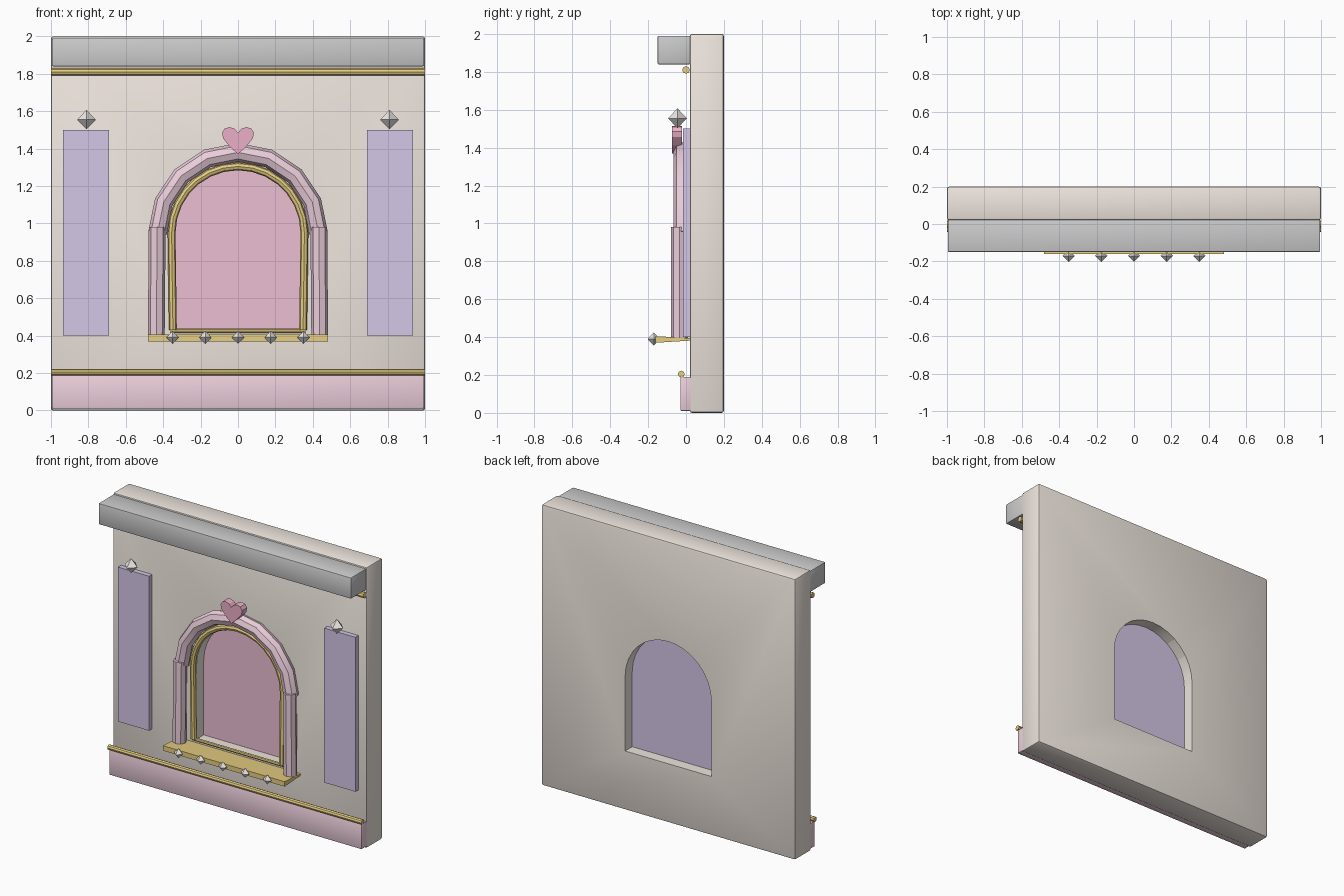
import bpy, bmesh, math
from math import sin, cos, pi

if "Cube" in bpy.data.objects:
    bpy.data.objects.remove(bpy.data.objects["Cube"])


def material(name, rgb):
    m = bpy.data.materials.new(name)
    m.diffuse_color = (*rgb, 1)
    m.use_nodes = True
    m.node_tree.nodes["Principled BSDF"].inputs["Base Color"].default_value = m.diffuse_color
    return m


CREAM = material("cream", (0.86, 0.79, 0.73))
WHITE = material("white", (0.83, 0.82, 0.80))
PINK = material("pink", (0.84, 0.62, 0.71))
ROSE = material("rose", (0.84, 0.43, 0.58))
GLASS = material("pink_glass", (0.84, 0.52, 0.65))
LILAC = material("lilac", (0.66, 0.57, 0.80))
GOLD = material("gold", (0.80, 0.62, 0.22))
GEM = material("gem", (0.84, 0.80, 0.78))


def finish(ob, mat, smooth=True):
    if mat:
        ob.data.materials.clear()
        ob.data.materials.append(mat)
    bpy.ops.object.select_all(action='DESELECT')
    ob.select_set(True)
    bpy.context.view_layer.objects.active = ob
    if smooth:
        bpy.ops.object.shade_smooth_by_angle(angle=math.radians(40))
    return ob


def new_object(name, bm):
    bmesh.ops.recalc_face_normals(bm, faces=bm.faces)
    me = bpy.data.meshes.new(name)
    bm.to_mesh(me)
    bm.free()
    ob = bpy.data.objects.new(name, me)
    bpy.context.collection.objects.link(ob)
    return ob


def box(name, x, y, z, mat, bevel=0.0):
    bm = bmesh.new()
    bmesh.ops.create_cube(bm, size=1)
    for v in bm.verts:
        v.co = [a[0] + (c + 0.5) * (a[1] - a[0]) for c, a in zip(v.co, (x, y, z))]
    if bevel:
        bmesh.ops.bevel(bm, geom=bm.edges[:], offset=bevel, segments=2,
                        profile=0.5, affect='EDGES')
    return finish(new_object(name, bm), mat)


def slab(name, outline, y0, y1, mat, smooth=False):
    """Extrude an x-z outline from y0 to y1."""
    bm = bmesh.new()
    f = bm.faces.new([bm.verts.new((x, y0, z)) for x, z in outline])
    r = bmesh.ops.extrude_face_region(bm, geom=[f])
    for v in r['geom']:
        if isinstance(v, bmesh.types.BMVert):
            v.co.y = y1
    return finish(new_object(name, bm), mat, smooth)


def tube(name, pts, radius, mat):
    cu = bpy.data.curves.new(name, 'CURVE')
    cu.dimensions = '3D'
    cu.bevel_depth = radius
    cu.bevel_resolution = 2
    cu.use_fill_caps = True
    sp = cu.splines.new('POLY')
    sp.points.add(len(pts) - 1)
    for p, c in zip(sp.points, pts):
        p.co = (*c, 1)
    ob = bpy.data.objects.new(name, cu)
    bpy.context.collection.objects.link(ob)
    finish(ob, None, False)
    bpy.ops.object.convert(target='MESH')
    return finish(bpy.context.object, mat)


def gem(name, x, y, z, r):
    """Eight-sided diamond."""
    bm = bmesh.new()
    ring = [bm.verts.new((x + r * cos(k * pi / 2), y + r * sin(k * pi / 2), z)) for k in range(4)]
    for s in (1, -1):
        tip = bm.verts.new((x, y, z + s * r * 1.05))
        for k in range(4):
            bm.faces.new((ring[k], ring[(k + 1) % 4], tip))
    return finish(new_object(name, bm), GEM, False)


SPRING = 0.95


def arc(r, n):
    return [(r * cos(pi * k / n), SPRING + r * sin(pi * k / n)) for k in range(n + 1)]


# Wall with arched opening
wall = box("wall", (-1, 1), (0.02, 0.2), (0, 2), CREAM, 0.012)
opening = arc(0.34, 16) + [(-0.34, 0.42), (0.34, 0.42)]
cutter = slab("opening_cutter", opening, -0.2, 0.4, CREAM)
cutter.hide_render = True
mod = wall.modifiers.new("opening", 'BOOLEAN')
mod.operation = 'DIFFERENCE'
mod.object = cutter
mod.solver = 'EXACT'
finish(wall, None, False)
bpy.ops.object.modifier_apply(modifier="opening")
bpy.data.objects.remove(cutter)
finish(wall, None)

# Window panes: pink outside, lilac inside
slab("front_pane", opening, 0.10, 0.11, GLASS)
slab("back_pane", opening, 0.11, 0.12, LILAC)

# Cornice, base and gold rails
box("cornice", (-0.995, 0.995), (-0.15, 0.025), (1.84, 1.99), WHITE, 0.006)
box("base", (-0.995, 0.995), (-0.03, 0.03), (0.01, 0.19), PINK, 0.006)
tube("upper_rail", [(-1, 0, 1.81), (1, 0, 1.81)], 0.02, GOLD)
tube("lower_rail", [(-1, -0.025, 0.205), (1, -0.025, 0.205)], 0.018, GOLD)

# Pilasters, window posts and gold jambs on both sides
for side, s in (("left", -1), ("right", 1)):
    box(side + "_pilaster", sorted((s * 0.69, s * 0.935)), (-0.015, 0.03), (0.4, 1.5), LILAC)
    gem(side + "_pilaster_gem", s * 0.81, -0.045, 1.555, 0.05)
    tube(side + "_post", [(s * 0.437, -0.035, 0.395), (s * 0.432, -0.035, 0.98)], 0.045, PINK)

# Arched surround and inner gold trim
tube("arch_surround", [(x, -0.015, z) for x, z in arc(0.43, 8)], 0.05, PINK)
trim = [(0.348, 0.43)] + arc(0.355, 14) + [(-0.348, 0.43)]
tube("arch_trim", [(x, 0.0, z) for x, z in trim], 0.021, GOLD)
tube("bottom_trim", [(-0.36, 0.005, 0.425), (0.36, 0.005, 0.425)], 0.012, GOLD)

# Sill, thicker toward the front, with a row of gems
sill = box("sill", (-0.48, 0.48), (-0.16, 0.03), (0.37, 0.405), GOLD)
for v in sill.data.vertices:
    if v.co.y > 0:
        v.co.z = 0.388 + (0.006 if v.co.z > 0.388 else -0.006)
for i in range(5):
    gem(f"sill_gem_{i + 1}", -0.35 + 0.175 * i, -0.17, 0.39, 0.033)

# Heart keystone
half = [(0, 1.37), (0.045, 1.412), (0.08, 1.455), (0.085, 1.485),
        (0.07, 1.508), (0.045, 1.515), (0.018, 1.506), (0, 1.485)]
heart = half + [(-x, z) for x, z in half[-2:0:-1]]
slab("heart_keystone", heart, -0.075, -0.02, ROSE)
